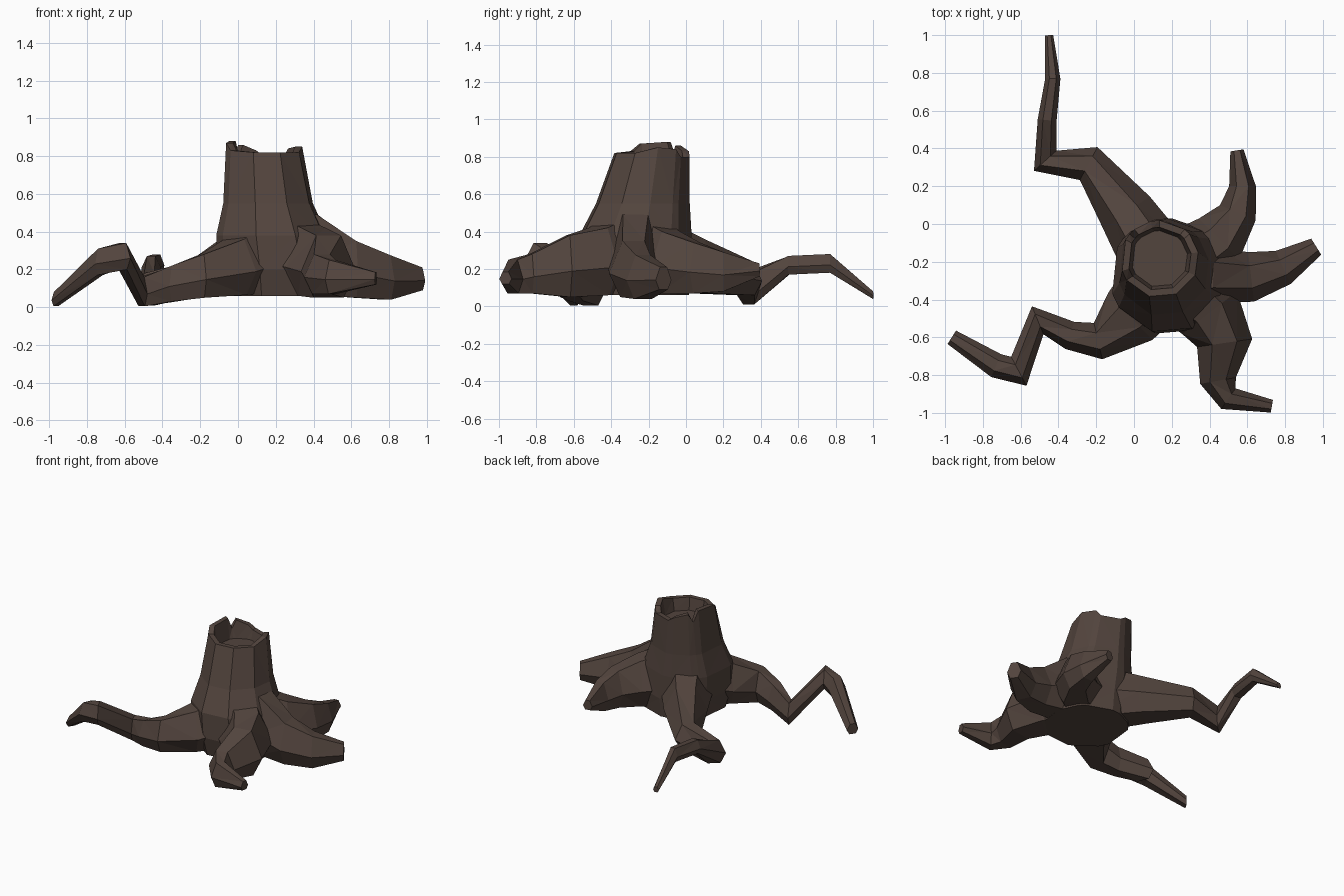
import bpy, bmesh, math
from mathutils import Vector

if "Cube" in bpy.data.objects:
    bpy.data.objects.remove(bpy.data.objects["Cube"])

bark = bpy.data.materials.new("dark_bark")
bark.diffuse_color = (0.085, 0.058, 0.047, 1)
bark.use_nodes = True
bark.node_tree.nodes["Principled BSDF"].inputs["Base Color"].default_value = bark.diffuse_color


def loft(name, rings):
    """Closed, flat-shaded skin through rings with equal point counts."""
    bm = bmesh.new()
    loops = [[bm.verts.new(p) for p in ring] for ring in rings]
    n = len(loops[0])
    for a, b in zip(loops, loops[1:]):
        for i in range(n):
            j = (i + 1) % n
            bm.faces.new((a[i], a[j], b[j], b[i]))
    bm.faces.new(loops[0][::-1])
    bm.faces.new(loops[-1])
    bmesh.ops.triangulate(bm, faces=[f for f in bm.faces if len(f.verts) == 4])
    bmesh.ops.recalc_face_normals(bm, faces=bm.faces)
    me = bpy.data.meshes.new(name)
    bm.to_mesh(me)
    bm.free()
    me.materials.append(bark)
    ob = bpy.data.objects.new(name, me)
    bpy.context.collection.objects.link(ob)
    return ob


def root(name, *nodes):
    """Six-sided root from the trunk core; node = x, y, bottom z, top z, half width."""
    nodes = [(.17, -.27, .085, .52, .2), *nodes]
    pts = [Vector(n[:2]) for n in nodes]
    rings = []
    for i, (x, y, zb, zt, hw) in enumerate(nodes):
        before = (pts[i] - pts[max(i - 1, 0)])
        after = (pts[min(i + 1, len(pts) - 1)] - pts[i])
        before = before.normalized() if before.length else after.normalized()
        after = after.normalized() if after.length else before
        t = (before + after).normalized()
        w = hw / max(t.dot(after), 0.75)         # mitre at bends
        side = Vector((-t.y, t.x))
        rings.append([(x + side.x * w * u, y + side.y * w * u, zb + (zt - zb) * v)
                      for u, v in ((1, .42), (.45, 1), (-.45, 1),
                                   (-1, .42), (-.55, 0), (.55, 0))])
    return loft(name, rings)


# Trunk with a jagged, hollow top: rim angle -> rim height
rim = {10: .85, 40: .84, 50: .80, 90: .80, 103: .83, 130: .86, 140: .80,
       150: .88, 198: .87, 213: .83, 255: .82, 295: .82, 335: .82}


def ring(cx, cy, rx, ry, z=None):
    return [(cx + rx * math.cos(math.radians(a)),
             cy + ry * math.sin(math.radians(a)), h if z is None else z)
            for a, h in rim.items()]


stump = loft("stump", [
    ring(.20, -.27, .29, .285, .06),
    ring(.20, -.28, .325, .31, .20),
    ring(.175, -.275, .305, .305, .38),
    ring(.155, -.235, .245, .255, .55),
    ring(.135, -.185, .208, .205),
    ring(.135, -.185, .170, .168),
    ring(.135, -.185, .150, .150, .73)])

# Five spreading roots
back_left = root("back_left_root",
                 (-.04, .06, .07, .36, .15), (-.24, .32, .06, .24, .09),
                 (-.47, .335, .01, .18, .06), (-.46, .55, .17, .27, .05),
                 (-.43, .77, .18, .28, .04), (-.45, 1, .04, .08, .022))
front_left = root("front_left_root",
                  (-.02, -.49, .065, .36, .17), (-.19, -.62, .05, .28, .09),
                  (-.34, -.59, .03, .22, .075), (-.51, -.51, .005, .16, .06),
                  (-.61, -.78, .2, .34, .065), (-.73, -.75, .17, .31, .065),
                  (-.965, -.6, .005, .08, .042))
back_right = root("back_right_root",
                  (.45, -.08, .07, .4, .15), (.55, .06, .07, .34, .1),
                  (.575, .2, .08, .29, .07), (.545, .39, .16, .23, .035))
right = root("right_root",
             (.42, -.27, .065, .49, .15), (.62, -.28, .05, .35, .13),
             (.79, -.23, .04, .275, .095), (.965, -.12, .09, .21, .05))
front_right = root("front_right_root",
                   (.4, -.47, .06, .42, .18), (.48, -.63, .05, .38, .14),
                   (.445, -.83, .07, .28, .09), (.5, -.925, .07, .25, .06),
                   (.73, -.965, .12, .185, .034))

# Fuse roots into the trunk
roots = [back_left, front_left, back_right, right, front_right]
for r in roots:
    m = stump.modifiers.new(r.name, 'BOOLEAN')
    m.operation = 'UNION'
    m.solver = 'EXACT'
    m.object = r
bpy.context.view_layer.update()
dg = bpy.context.evaluated_depsgraph_get()
fused = bpy.data.meshes.new_from_object(stump.evaluated_get(dg))
stump.modifiers.clear()
stump.data = fused
for r in roots:
    bpy.data.objects.remove(r)
